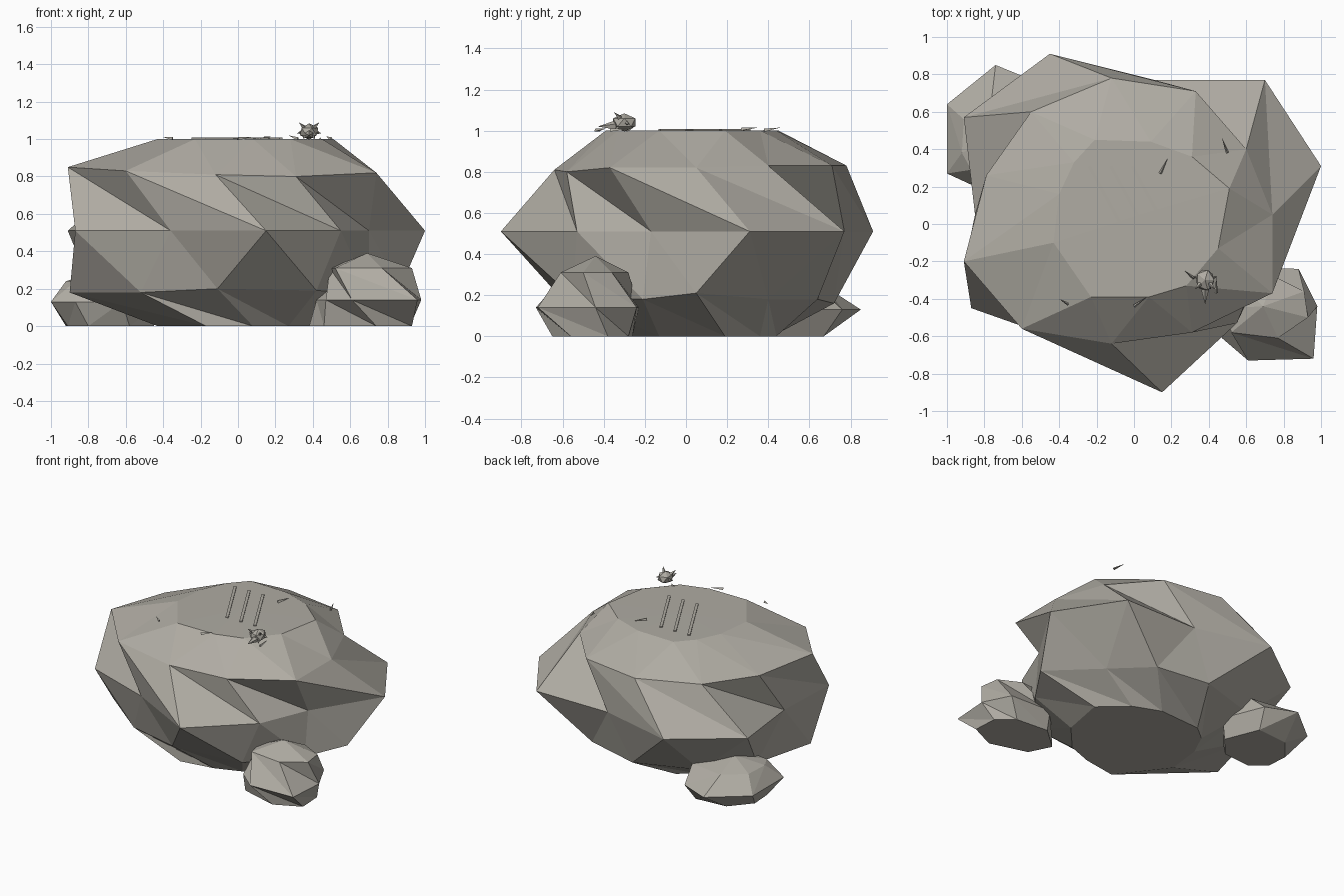
import bpy
import bmesh
from mathutils import Vector, Matrix

default_cube = bpy.data.objects.get("Cube")
if default_cube:
    bpy.data.objects.remove(default_cube, do_unlink=True)

# One warm grey stone colour for everything
stone = bpy.data.materials.new("warm_grey_stone")
stone.use_nodes = True
stone_colour = (0.43, 0.41, 0.365, 1)
stone.diffuse_color = stone_colour
stone.node_tree.nodes["Principled BSDF"].inputs["Base Color"].default_value = stone_colour


def finish(name, bm):
    """Turn a bmesh into a flat shaded stone object."""
    bmesh.ops.recalc_face_normals(bm, faces=bm.faces)
    mesh = bpy.data.meshes.new(name)
    bm.to_mesh(mesh)
    bm.free()
    mesh.materials.append(stone)
    obj = bpy.data.objects.new(name, mesh)
    bpy.context.collection.objects.link(obj)
    return obj


def faceted_rock(name, rings, apex):
    """Skin stacked rings of (outline, heights) with triangles, a flat base and a fan on top."""
    bm = bmesh.new()
    loops = []
    for outline, heights in rings:
        if not isinstance(heights, (list, tuple)):
            heights = [heights] * len(outline)
        loops.append([bm.verts.new((x, y, z)) for (x, y), z in zip(outline, heights)])
    count = len(loops[0])
    tip = bm.verts.new(apex)
    bm.faces.new(loops[0])
    for i in range(count):
        j = (i + 1) % count
        for low, high in zip(loops, loops[1:]):
            bm.faces.new((low[i], low[j], high[i]))
            bm.faces.new((low[j], high[j], high[i]))
        bm.faces.new((loops[-1][i], loops[-1][j], tip))
    return finish(name, bm)


# Main boulder: base, skirt, widest belt, shoulder and flat crown
base = [(0.08, -0.4), (0.27, -0.33), (0.45, -0.13), (0.51, 0.19), (0.32, 0.36), (0.12, 0.44),
        (-0.21, 0.42), (-0.32, 0.33), (-0.4, 0.16), (-0.43, -0.1), (-0.17, -0.44)]
skirt = [(-0.11, -0.62), (0.42, -0.55), (0.7, -0.21), (0.87, 0.05), (0.58, 0.4), (0.33, 0.64),
         (-0.06, 0.72), (-0.52, 0.57), (-0.77, 0.26), (-0.9, -0.19), (-0.52, -0.49)]
belt = [(0.15, -0.9), (0.55, -0.53), (0.7, -0.17), (1, 0.31), (0.7, 0.77), (0.11, 0.77),
        (-0.45, 0.91), (-0.91, 0.57), (-0.85, 0.05), (-0.87, -0.45), (-0.36, -0.63)]
shoulder = [(-0.12, -0.64), (0.31, -0.58), (0.74, -0.37), (0.74, 0.05), (0.6, 0.4), (0.33, 0.71),
            (-0.12, 0.78), (-0.55, 0.6), (-0.79, 0.26), (-0.91, -0.2), (-0.6, -0.56)]
crown = [(0.08, -0.39), (0.28, -0.33), (0.45, -0.13), (0.51, 0.19), (0.31, 0.36), (0.09, 0.44),
         (-0.21, 0.45), (-0.32, 0.33), (-0.4, 0.16), (-0.43, -0.1), (-0.23, -0.39)]
shoulder_z = [0.81, 0.8, 0.82, 0.82, 0.83, 0.83, 0.83, 0.83, 0.83, 0.85, 0.83]
skirt_z = [0.2, 0.19, 0.18, 0.21, 0.18, 0.18, 0.16, 0.17, 0.17, 0.18, 0.18]
faceted_rock("main_boulder", [(base, 0), (skirt, skirt_z), (belt, 0.51),
                              (shoulder, shoulder_z), (crown, 1)], (0, 0.04, 1.003))

# Small rock at the front left corner
faceted_rock("front_small_rock", [
    ([(0.74, -0.65), (0.93, -0.56), (0.92, -0.38), (0.8, -0.28), (0.55, -0.26), (0.38, -0.41), (0.46, -0.57)], 0),
    ([(0.61, -0.73), (0.96, -0.72), (0.98, -0.44), (0.88, -0.24), (0.55, -0.23), (0.42, -0.45), (0.47, -0.61)], 0.14),
    ([(0.52, -0.58), (0.77, -0.61), (0.93, -0.5), (0.91, -0.36), (0.75, -0.28), (0.55, -0.3), (0.49, -0.45)], 0.31),
], (0.69, -0.44, 0.39))

# Small rock at the back right corner
faceted_rock("back_small_rock", [
    ([(-0.92, 0.5), (-0.79, 0.65), (-0.55, 0.67), (-0.45, 0.42), (-0.58, 0.27), (-0.8, 0.25), (-0.91, 0.34)], 0),
    ([(-1, 0.64), (-0.74, 0.85), (-0.52, 0.76), (-0.4, 0.46), (-0.62, 0.2), (-0.87, 0.21), (-1, 0.27)], 0.13),
    ([(-0.91, 0.56), (-0.76, 0.68), (-0.5, 0.64), (-0.42, 0.45), (-0.72, 0.27), (-0.87, 0.29), (-0.92, 0.38)], 0.24),
], (-0.73, 0.47, 0.3))


def spike(name, start, tip, radius, sides=4):
    """A cone running from start to tip."""
    start, tip = Vector(start), Vector(tip)
    axis = tip - start
    bm = bmesh.new()
    bmesh.ops.create_cone(bm, cap_ends=True, segments=sides, radius1=radius, radius2=0, depth=axis.length)
    turn = axis.to_track_quat("Z", "Y").to_matrix().to_4x4()
    bmesh.ops.transform(bm, matrix=Matrix.Translation((start + tip) / 2) @ turn, verts=bm.verts)
    return finish(name, bm)


# Little horned ornament resting on top
centre = Vector((0.38, -0.3, 1.04))
bm = bmesh.new()
bmesh.ops.create_icosphere(bm, subdivisions=1, radius=0.055)
bmesh.ops.transform(bm, matrix=Matrix.Translation(centre) @ Matrix.Diagonal((1, 1.15, 0.8, 1)), verts=bm.verts)
finish("ornament_body", bm)
spike("ornament_snout", centre + Vector((0, -0.04, -0.015)), centre + Vector((0, -0.13, -0.02)), 0.025, 5)
for side, label in ((1, "left"), (-1, "right")):
    spike(label + "_horn", centre + Vector((side * 0.025, -0.02, 0.02)),
          centre + Vector((side * 0.055, -0.05, 0.05)), 0.014)
    spike(label + "_side_spike", centre + Vector((side * 0.03, 0.01, 0)),
          centre + Vector((side * 0.065, 0.02, -0.01)), 0.015)
    spike(label + "_foot", centre + Vector((side * 0.02, -0.02, -0.02)),
          centre + Vector((side * 0.03, -0.05, -0.04)), 0.014)

# Three parallel scratch strips across the crown
for k in range(3):
    start = Vector((-0.24 + 0.115 * k, 0.31, 1.004))
    end = start + Vector((0.24, -0.44, 0))
    across = (end - start).cross(Vector((0, 0, 1))).normalized() * 0.02
    bm = bmesh.new()
    bmesh.ops.create_cube(bm, size=1)
    for v in bm.verts:
        v.co = start.lerp(end, v.co.x + 0.5) + across * v.co.y + Vector((0, 0, v.co.z * 0.008))
    finish("scratch_strip", bm)

# Loose stone slivers around the crown
for start, tip in (((-0.35, -0.43, 1), (-0.4, -0.4, 1.01)), ((0, -0.44, 1), (0.07, -0.39, 1.01)),
                   ((0.5, 0.38, 1), (0.47, 0.46, 1.015)), ((0.14, 0.27, 1.005), (0.18, 0.35, 1.015)),
                   ((0.32, -0.29, 1), (0.27, -0.25, 1.02)), ((0.44, -0.37, 1), (0.44, -0.28, 1.01))):
    spike("stone_sliver", start, tip, 0.01, 3)
